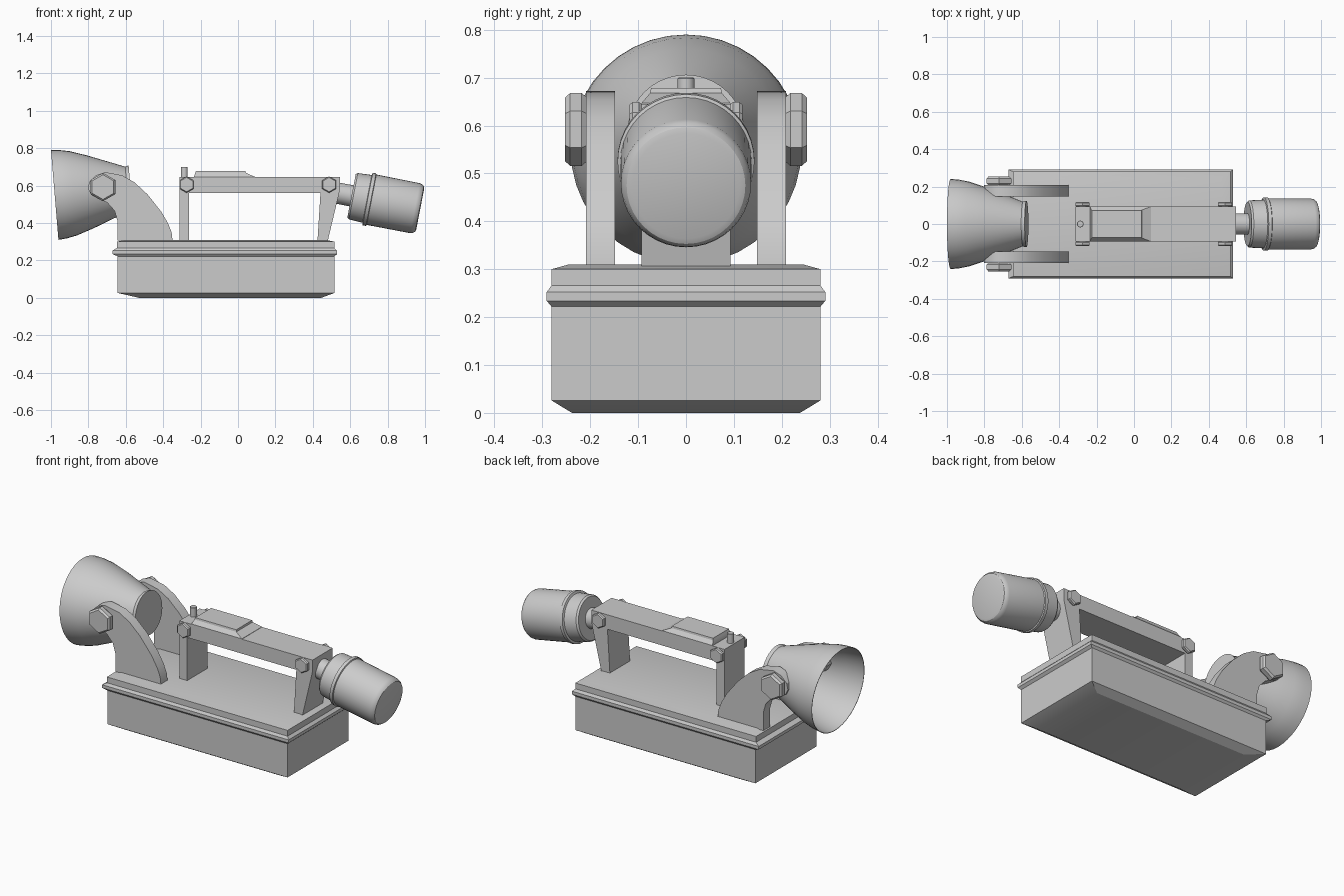
import bpy, bmesh, math
from mathutils import Vector

if "Cube" in bpy.data.objects:
    bpy.data.objects.remove(bpy.data.objects["Cube"])


def finish(name, bm, angle=30):
    bmesh.ops.recalc_face_normals(bm, faces=bm.faces)
    me = bpy.data.meshes.new(name)
    bm.to_mesh(me)
    bm.free()
    ob = bpy.data.objects.new(name, me)
    bpy.context.collection.objects.link(ob)
    bpy.ops.object.select_all(action='DESELECT')
    ob.select_set(True)
    bpy.context.view_layer.objects.active = ob
    bpy.ops.object.shade_smooth_by_angle(angle=math.radians(angle))
    return ob


def skin(bm, rings):
    # bridge equal-length rings and cap both ends
    vs = [[bm.verts.new(p) for p in r] for r in rings]
    n = len(vs[0])
    for a, b in zip(vs, vs[1:]):
        for i in range(n):
            j = (i + 1) % n
            bm.faces.new((a[i], a[j], b[j], b[i]))
    bm.faces.new(vs[0])
    bm.faces.new(vs[-1])


def lathe(name, origin, axis, profile, segs=32, angle=30):
    # profile is (distance along axis, radius)
    o, a = Vector(origin), Vector(axis).normalized()
    u = (Vector((0, 0, 1)) - a * a.z).normalized()
    v = a.cross(u)
    bm = bmesh.new()
    turns = [2 * math.pi * i / segs for i in range(segs)]
    skin(bm, [[o + a * s + (u * math.cos(t) + v * math.sin(t)) * r for t in turns]
              for s, r in profile])
    return finish(name, bm, angle)


def prism(name, outline, y0, y1, angle=30):
    # side outline in x, z extruded along y
    bm = bmesh.new()
    skin(bm, [[(x, y, z) for x, z in outline] for y in (y0, y1)])
    return finish(name, bm, angle)


def stack(name, levels):
    # rectangular sections: z, x0, x1, half depth
    bm = bmesh.new()
    skin(bm, [[(x0, -h, z), (x1, -h, z), (x1, h, z), (x0, h, z)]
              for z, x0, x1, h in levels])
    return finish(name, bm)


def bolt(name, x, z, r, side, y0, y1):
    d = y1 - y0
    lathe(name, (x, side * y0, z), (0, side, 0),
          [(-0.02, r * .9), (0, r * .9), (d * .2, r), (d * .75, r), (d, r * .87)], 6, 20)


# Moulded base
stack("base", [(0, -.53, .446, .238), (.026, -.644, .516, .281),
               (.222, -.644, .516, .281), (.234, -.672, .53, .291),
               (.252, -.672, .53, .291), (.266, -.648, .516, .281),
               (.30, -.648, .516, .281), (.31, -.60, .465, .245)])

# Flared hollow cup with closed small end
lathe("flared_cup", (-.98, 0, .55), (.9965, 0, .083),
      [(.385, .10), (.345, .128), (.27, .158), (.19, .19), (.1, .22), (.045, .232),
       (0, .238), (0, .241), (.045, .237), (.1, .226), (.19, .196), (.27, .165),
       (.345, .136), (.375, .124), (.388, .119), (.396, .123), (.407, .123)], 40)

# Curved cup brackets and their bolts
bracket = [(-.644, .305), (-.35, .305), (-.355, .35), (-.375, .40), (-.41, .46),
           (-.484, .553), (-.553, .617), (-.62, .655), (-.71, .672), (-.76, .655),
           (-.795, .62), (-.803, .585), (-.785, .55), (-.745, .528), (-.70, .51),
           (-.66, .465), (-.644, .41)]
for side, tag in ((-1, "front"), (1, "back")):
    prism("cup_bracket_" + tag, bracket, side * .148, side * .209)
    bolt("cup_bolt_" + tag, -.722, .592, .076, side, .209, .253)
    bolt("arm_bolt_left_" + tag, -.275, .605, .044, side, .093, .118)
    bolt("arm_bolt_right_" + tag, .487, .605, .044, side, .093, .118)

# Posts and the arm they carry
prism("left_post", [(-.313, .305), (-.262, .305), (-.262, .561), (-.313, .561)], -.093, .093)
prism("right_post", [(.425, .305), (.48, .305), (.541, .561), (.441, .561)], -.093, .093)
prism("arm", [(-.313, .561), (.541, .561), (.545, .58), (.545, .645), (-.313, .645)],
      -.093, .093)

# Raised plate and pin on the arm
stack("arm_plate", [(.64, -.235, .09, .093), (.647, -.235, .09, .093),
                    (.668, -.228, .042, .075), (.679, -.225, .04, .073)])
lathe("pin", (-.287, 0, .63), (1e-4, 0, 1), [(0, .018), (.068, .018), (.07, .016)], 16)

# Tilted canister with neck and band
lathe("canister", (.607, 0, .545), (.98, 0, -.19),
      [(-.09, .057), (0, .057), (0, .118), (.01, .126), (.085, .130), (.088, .143),
       (.106, .143), (.109, .137), (.345, .136), (.36, .132), (.37, .124), (.374, .112)], 40)
